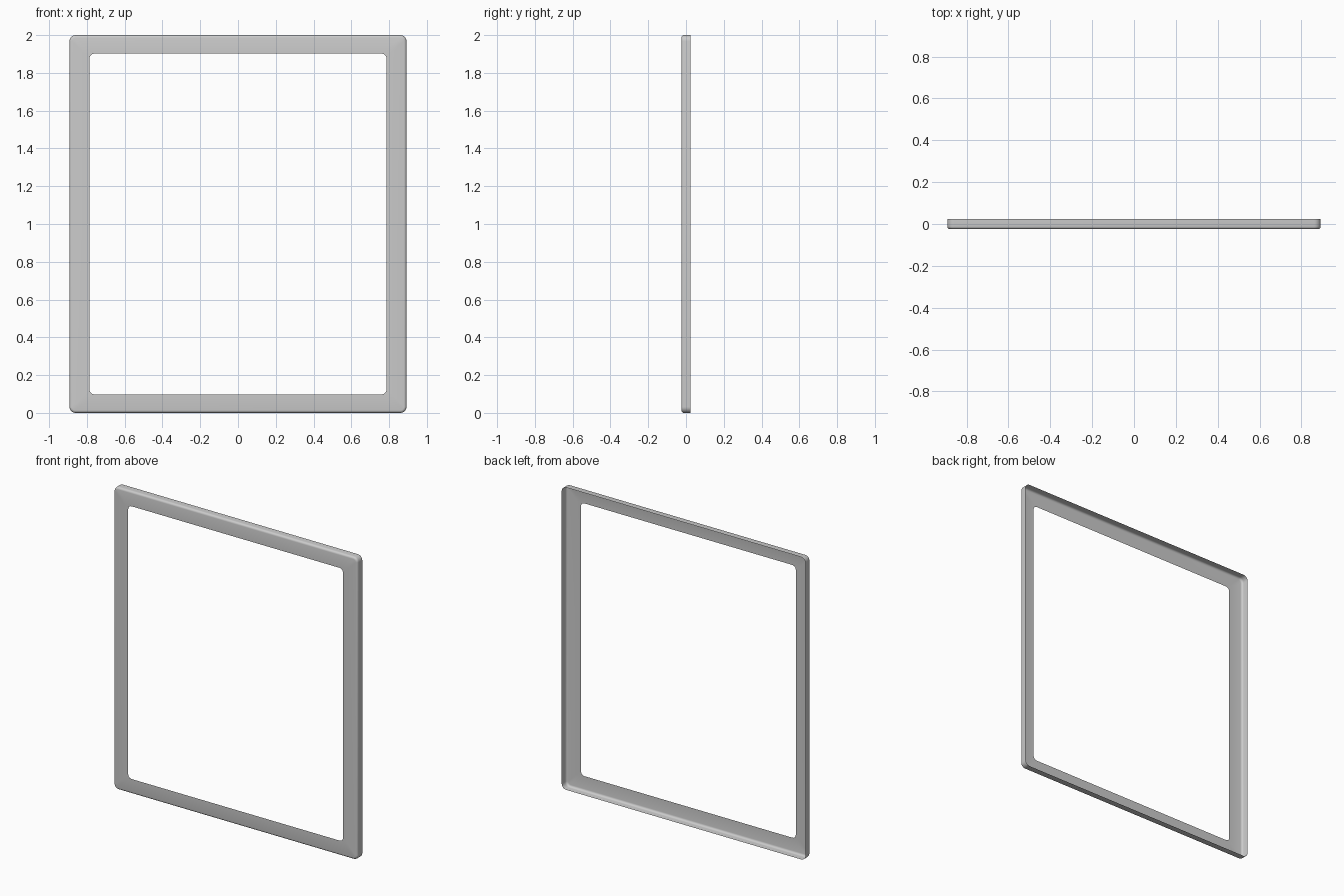
import bpy, bmesh, math

if "Cube" in bpy.data.objects:
    bpy.data.objects.remove(bpy.data.objects["Cube"])

CZ = 1.0  # centre height of the frame


def rounded_ring(bm, hw, hh, r, y, seg=6):
    """Rounded rectangle of vertices in the XZ plane at depth y."""
    ring = []
    for k, (sx, sz) in enumerate(((1, 1), (-1, 1), (-1, -1), (1, -1))):
        for i in range(seg + 1):
            a = math.pi / 2 * (k + i / seg)
            ring.append(bm.verts.new((sx * (hw - r) + r * math.cos(a), y,
                                      CZ + sz * (hh - r) + r * math.sin(a))))
    return ring


# cross-section from back rim, round the front edge, to the opening:
# half width, half height, corner radius, depth
profile = [(0.892, 1.0, 0.032, 0.025), (0.892, 1.0, 0.032, -0.011)]
f = 0.014
for i in range(1, 5):
    a = math.pi / 2 * i / 4
    d = f * (1 - math.cos(a))
    profile.append((0.892 - d, 1.0 - d, 0.032 - d, -0.011 - f * math.sin(a)))
profile.append((0.786, 0.902, 0.026, -0.025))

# thin bezel shell, open at the back
bm = bmesh.new()
rings = [rounded_ring(bm, *p) for p in profile]
for a, b in zip(rings, rings[1:]):
    n = len(a)
    for i in range(n):
        j = (i + 1) % n
        bm.faces.new((a[i], b[i], b[j], a[j]))
bm.normal_update()
front = max(bm.faces, key=lambda fc: abs(fc.normal.y))
if front.normal.y > 0:
    bmesh.ops.reverse_faces(bm, faces=bm.faces[:])

mesh = bpy.data.meshes.new("bezel_frame")
bm.to_mesh(mesh)
bm.free()
frame = bpy.data.objects.new("bezel_frame", mesh)
bpy.context.collection.objects.link(frame)
bpy.context.view_layer.objects.active = frame
frame.select_set(True)
bpy.ops.object.shade_smooth_by_angle(angle=math.radians(40))
